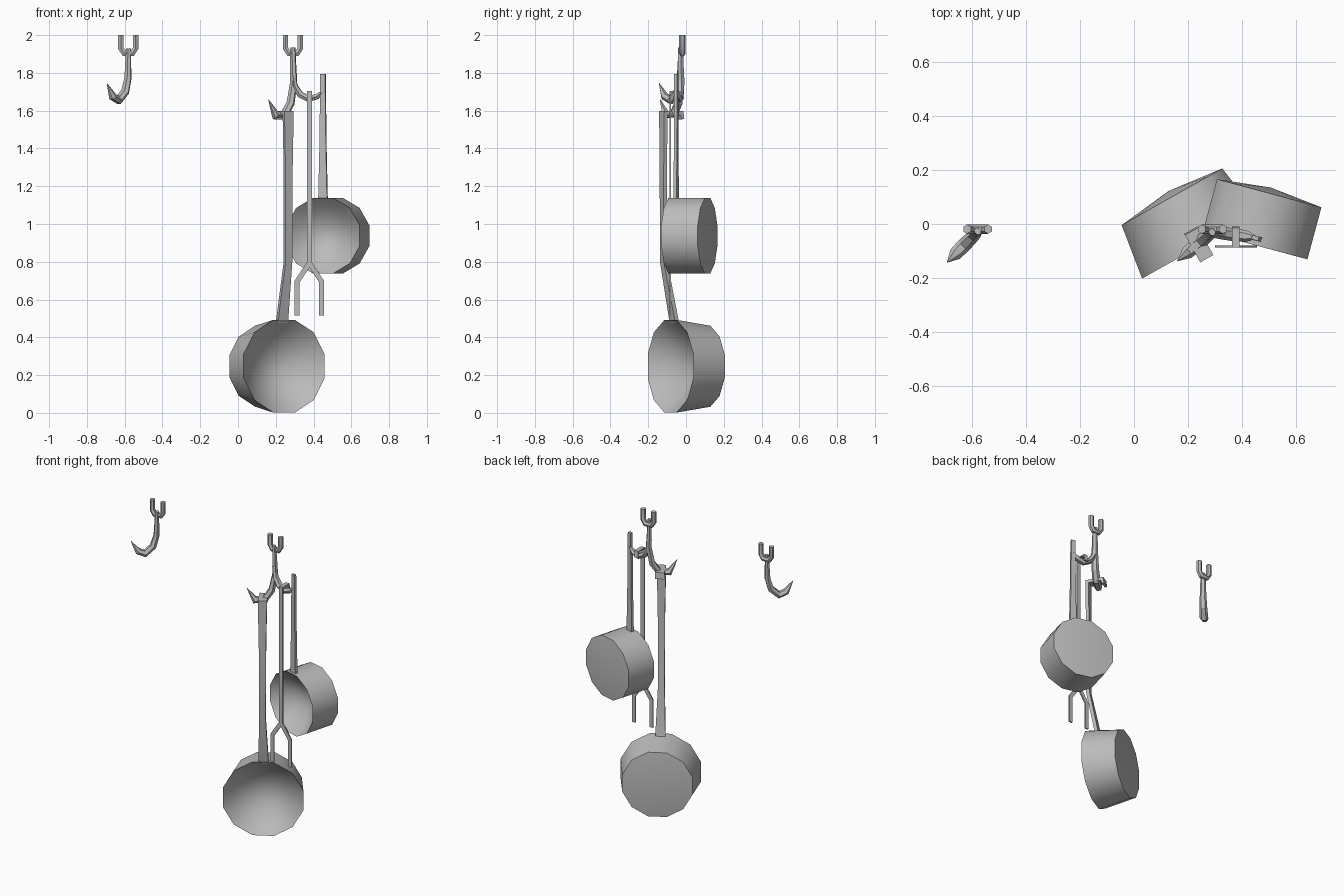
import bpy, bmesh, math
from mathutils import Vector

cube = bpy.data.objects.get("Cube")
if cube:
    bpy.data.objects.remove(cube, do_unlink=True)

metal = bpy.data.materials.new("grey metal")
metal.use_nodes = True
GREY = (0.5, 0.5, 0.5, 1)
metal.diffuse_color = GREY
metal.node_tree.nodes["Principled BSDF"].inputs["Base Color"].default_value = GREY


def finish(name, bm, angle):
    bmesh.ops.recalc_face_normals(bm, faces=bm.faces)
    mesh = bpy.data.meshes.new(name)
    bm.to_mesh(mesh)
    bm.free()
    mesh.materials.append(metal)
    ob = bpy.data.objects.new(name, mesh)
    bpy.context.collection.objects.link(ob)
    bpy.ops.object.select_all(action='DESELECT')
    ob.select_set(True)
    bpy.context.view_layer.objects.active = ob
    bpy.ops.object.shade_smooth_by_angle(angle=math.radians(angle))


def bridge(bm, a, b):
    for i in range(len(a)):
        j = (i + 1) % len(a)
        bm.faces.new((a[i], a[j], b[j], b[i]))


def sweep(name, origin, heading, path, sides=4, angle=35):
    """Sweep a section along (reach, z, half_thickness, half_width) points
    in the vertical plane through origin along heading."""
    d = Vector((heading[0], heading[1], 0)).normalized()
    side = Vector((-d.y, d.x, 0))
    pts = [Vector((origin[0], origin[1], 0)) + d * p[0] + Vector((0, 0, p[1])) for p in path]
    bm = bmesh.new()
    rings = []
    for i, p in enumerate(pts):
        before = (p - pts[i - 1]).normalized() if i else None
        after = (pts[i + 1] - p).normalized() if i < len(pts) - 1 else None
        t = ((before or after) + (after or before)).normalized()
        mitre = 1 / max(0.6, t.dot(before or after))
        n = side.cross(t)
        ring = []
        for k in range(sides):
            a = 2 * math.pi * (k + 0.5) / sides
            grow = 1 / math.cos(math.pi / sides)
            ring.append(bm.verts.new(p + n * (path[i][2] * mitre * grow * math.cos(a))
                                     + side * (path[i][3] * grow * math.sin(a))))
        rings.append(ring)
    for a, b in zip(rings, rings[1:]):
        bridge(bm, a, b)
    bm.faces.new(rings[0])
    bm.faces.new(rings[-1])
    finish(name, bm, angle)


def pot(name, centre, axis, front_r, back_r, depth, bulge, dish):
    """Twelve-sided pan: domed base, straight wall and a dished inside."""
    ax = Vector((axis[0], axis[1], 0)).normalized()
    side = Vector((ax.y, -ax.x, 0))
    c = Vector(centre)
    bm = bmesh.new()
    profile = [(depth, back_r), (0, front_r)]
    for f in (0.8, 0.6, 0.4, 0.2):
        profile.append((dish * (1 - f * f), front_r * f))
    rings = []
    for y, r in profile:
        ring = []
        for k in range(12):
            a = math.radians(15 + 30 * k)
            ring.append(bm.verts.new(c + ax * y + side * (r * math.cos(a))
                                     + Vector((0, 0, r * math.sin(a)))))
        rings.append(ring)
    for a, b in zip(rings, rings[1:]):
        bridge(bm, a, b)
    for ring, y in ((rings[0], depth + bulge), (rings[-1], dish)):
        tip = bm.verts.new(c + ax * y)
        for k in range(12):
            bm.faces.new((ring[k], ring[(k + 1) % 12], tip))
    finish(name, bm, 35)


# Wall brackets
for name, x in (("right_bracket", -0.581), ("left_bracket", 0.291)):
    half = [(0.039, 2.0), (0.039, 1.93), (0.022, 1.904)]
    u_shape = [(-r, z) for r, z in half] + [(r, z) for r, z in reversed(half)]
    sweep(name, (x, -0.019), (1, 0), [(r, z, 0.014, 0.015) for r, z in u_shape], 6)

# Hooks
sweep("single_hook", (-0.58, -0.027), (-0.71, -0.72), [
    (0, 1.93, 0.011, 0.013), (0.004, 1.77, 0.016, 0.018), (0.025, 1.7, 0.018, 0.021),
    (0.075, 1.656, 0.017, 0.023), (0.12, 1.675, 0.017, 0.021), (0.162, 1.745, 0.001, 0.001)], 6, 25)
sweep("double_hook_front", (0.29, -0.03), (-0.77, -0.64), [
    (0, 1.935, 0.011, 0.013), (-0.006, 1.75, 0.016, 0.018), (0.015, 1.64, 0.018, 0.02),
    (0.055, 1.583, 0.017, 0.023), (0.12, 1.577, 0.017, 0.021), (0.168, 1.66, 0.001, 0.001)], 6, 25)
sweep("double_hook_side", (0.29, -0.03), (0.99, -0.12), [
    (0, 1.8, 0.011, 0.013), (0.012, 1.73, 0.014, 0.018), (0.04, 1.685, 0.016, 0.02),
    (0.085, 1.662, 0.015, 0.021), (0.13, 1.675, 0.014, 0.018), (0.175, 1.715, 0.001, 0.001)], 6, 25)

# Large pan with a bent strap handle
pot("large_pan", (0.244, -0.082, 0.247), (-0.49, 0.87), 0.254, 0.222, 0.21, 0.025, 0.14)
sweep("large_pan_handle", (0.243, -0.08), (0.49, -0.87), [
    (-0.02, 0.482, 0.011, 0.031), (0.044, 0.8, 0.011, 0.02), (0.046, 1.3, 0.01, 0.022),
    (0.046, 1.587, 0.01, 0.028), (-0.052, 1.587, 0.01, 0.028), (-0.058, 1.555, 0.008, 0.028)])

# Small pan with a straight handle
pot("small_pan", (0.45, -0.079, 0.938), (0.26, 0.966), 0.208, 0.208, 0.2, 0.022, 0.13)
sweep("small_pan_handle", (0.45, -0.052), (0.25, 0.97), [
    (0, 1.132, 0.009, 0.024), (0, 1.4, 0.008, 0.018), (0, 1.795, 0.008, 0.013)])

# Two-pronged fork
sweep("fork_handle", (0.378, -0.083), (0, -1), [
    (0, 0.77, 0.004, 0.014), (0, 1.7, 0.004, 0.014),
    (-0.065, 1.7, 0.004, 0.014), (-0.07, 1.66, 0.004, 0.014)])
for name, s in (("left_prong", 1), ("right_prong", -1)):
    sweep("fork_" + name, (0.378, -0.083), (s, 0), [
        (0.002, 0.79, 0.013, 0.004), (0.012, 0.775, 0.013, 0.004),
        (0.065, 0.695, 0.013, 0.004), (0.065, 0.515, 0.013, 0.004)])
